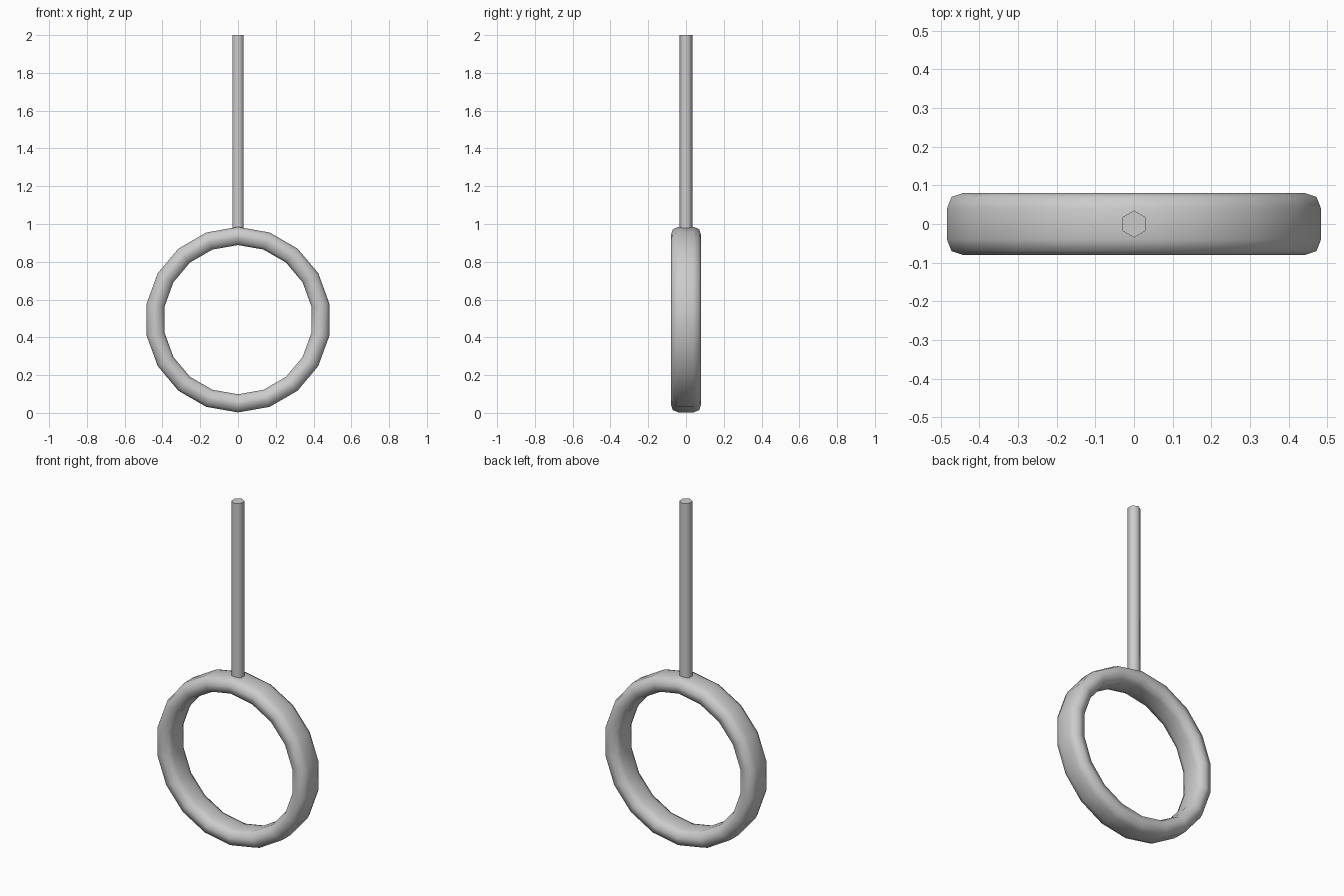
import bpy, bmesh, math

if "Cube" in bpy.data.objects:
    bpy.data.objects.remove(bpy.data.objects["Cube"])

# Ring: rounded flat-band section swept round in 18 steps
SEGMENTS, RADIUS, CENTER_Z = 18, 0.443, 0.4935
quarter = [(0.048, 0.04), (0.036, 0.07), (0.006, 0.08)]   # (radial offset, y)
half = quarter + [(-r, y) for r, y in reversed(quarter)]
profile = half + [(r, -y) for r, y in reversed(half)]

bm = bmesh.new()
loops = []
for i in range(SEGMENTS):
    a = math.pi / 2 + 2 * math.pi * i / SEGMENTS
    loops.append([bm.verts.new(((RADIUS + r) * math.cos(a), y,
                                CENTER_Z + (RADIUS + r) * math.sin(a)))
                  for r, y in profile])
n = len(profile)
for i in range(SEGMENTS):
    p, q = loops[i], loops[(i + 1) % SEGMENTS]
    for j in range(n):
        k = (j + 1) % n
        bm.faces.new((p[j], p[k], q[k], q[j])).smooth = True
bmesh.ops.recalc_face_normals(bm, faces=bm.faces)
mesh = bpy.data.meshes.new("ring")
bm.to_mesh(mesh)
bm.free()
ring = bpy.data.objects.new("ring", mesh)
bpy.context.collection.objects.link(ring)

# Hanging rod: six-sided, corners on the y axis
bottom, top = 0.978, 2.0
bpy.ops.mesh.primitive_cylinder_add(vertices=6, radius=0.035, depth=top - bottom,
                                    location=(0, 0, (top + bottom) / 2))
rod = bpy.context.object
rod.name = "hanging_rod"
bpy.ops.object.shade_smooth_by_angle(angle=math.radians(65))
